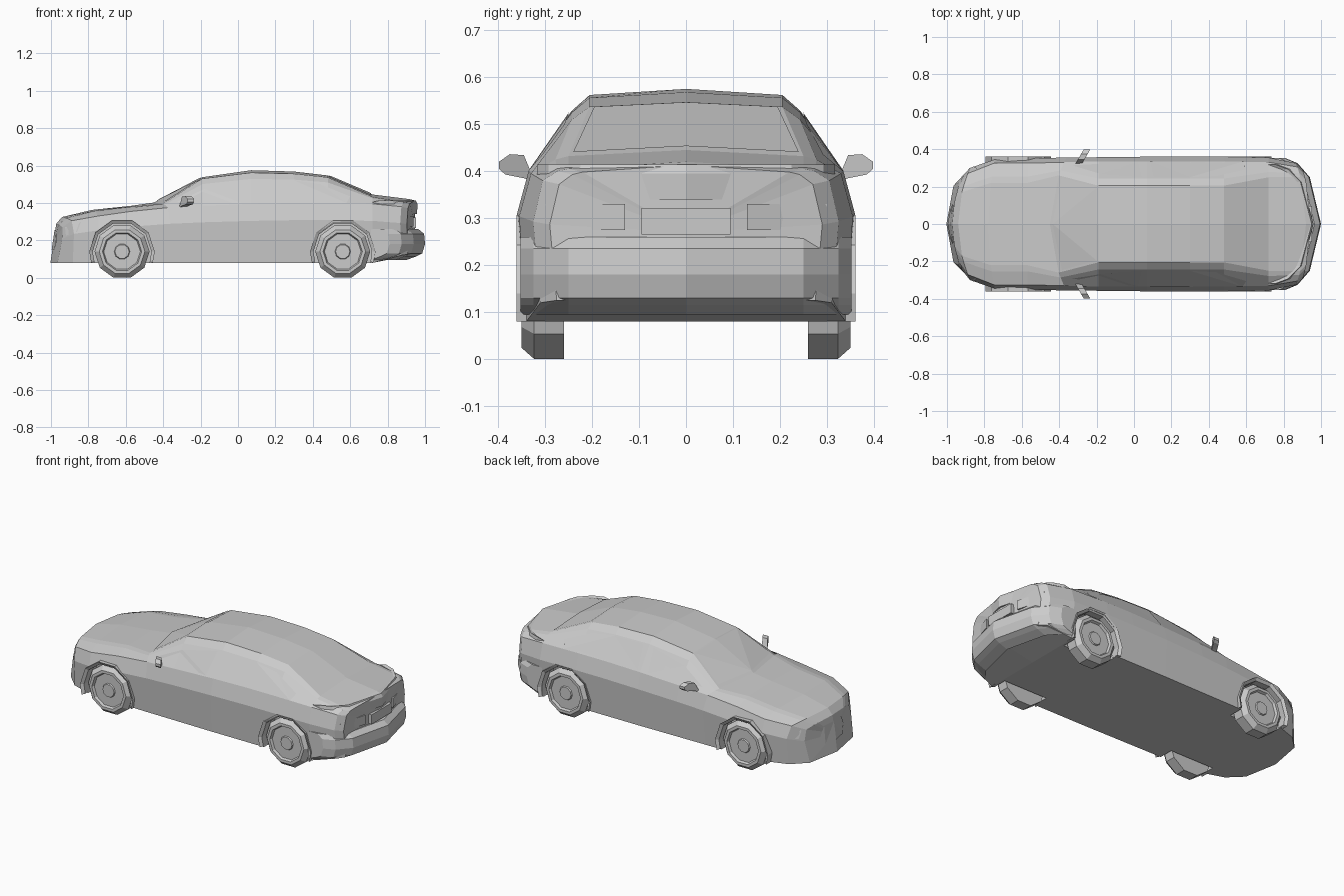
import bpy, bmesh, math
from mathutils import Vector
from mathutils.bvhtree import BVHTree

if "Cube" in bpy.data.objects:
    bpy.data.objects.remove(bpy.data.objects["Cube"])


def finish(name, bm):
    bmesh.ops.remove_doubles(bm, verts=bm.verts, dist=1e-5)
    bmesh.ops.recalc_face_normals(bm, faces=bm.faces)
    me = bpy.data.meshes.new(name)
    bm.to_mesh(me)
    bm.free()
    ob = bpy.data.objects.new(name, me)
    bpy.context.collection.objects.link(ob)
    return ob


def loft(bm, rings, closed_path=False, caps=True):
    """Skin a list of equally sized closed loops."""
    vs = [[bm.verts.new(p) for p in r] for r in rings]
    n = len(vs[0])
    pairs = list(zip(vs, vs[1:])) + ([(vs[-1], vs[0])] if closed_path else [])
    for a, b in pairs:
        for i in range(n):
            j = (i + 1) % n
            bm.faces.new((a[i], a[j], b[j], b[i]))
    if caps and not closed_path:
        bm.faces.new(vs[0])
        bm.faces.new(vs[-1])
    return vs


def solid(name, rings):
    bm = bmesh.new()
    loft(bm, rings)
    return finish(name, bm)


def lathe(bm, profile, cx, cz, side, n=10):
    """Spin a (radius, y) profile around a cross-car axle."""
    rows = []
    for k in range(n):
        a = 2 * math.pi * k / n
        rows.append([bm.verts.new((cx + r * math.cos(a), side * y, cz + r * math.sin(a)))
                     for r, y in profile])
    for k in range(n):
        a, b = rows[k], rows[(k + 1) % n]
        for i in range(len(profile) - 1):
            bm.faces.new((a[i], a[i + 1], b[i + 1], b[i]))


# Body stations: x, plan bend, waist y, belt y, belt z, roof edge y, roof edge z, centre z
STATIONS = [
    (-1.00, .9, .22, .20, .27, .12, .285, .29),
    (-.94, .7, .30, .27, .305, .17, .32, .325),
    (-.78, .3, .345, .325, .33, .22, .358, .363),
    (-.57, .0, .352, .325, .355, .22, .38, .385),
    (-.45, .7, .355, .33, .375, .26, .395, .402),
    (-.19, .0, .357, .335, .385, .205, .53, .538),
    (.07, .0, .36, .335, .395, .205, .562, .575),
    (.30, .0, .36, .335, .40, .205, .556, .568),
    (.48, .0, .36, .335, .40, .205, .537, .547),
    (.72, .0, .355, .33, .395, .25, .432, .445),
    (.92, -.5, .325, .305, .38, .25, .405, .42),
    (.945, -.5, .29, .27, .372, .22, .398, .413),
]


def ring(i, st):
    x, bend, w, yb, zb, ye, ze, zc = st
    z0 = .08 + max(0, x - .72) * .2
    rail = (yb + (ye - yb) * .8 + .012, zb + (ze - zb) * .8)
    half = [(w - .015, z0), (w, zb * .77), (yb, zb), rail, (ye, ze)]
    pts = half + [(0, zc)] + [(-y, z) for y, z in reversed(half)] + [(0, z0)]
    lean = .15 if i == 0 else 0
    return [(x + bend * y * y + lean * (z - .1), y, z) for y, z in pts]


bm = bmesh.new()
rows = loft(bm, [ring(i, s) for i, s in enumerate(STATIONS)], caps=False)
for r in (rows[0], rows[-1]):
    c = bm.verts.new((r[5].co + r[11].co) / 2)
    for i in range(12):
        bm.faces.new((r[i], r[(i + 1) % 12], c))
bmesh.ops.recalc_face_normals(bm, faces=bm.faces)
tree = BVHTree.FromBMesh(bm)
body = finish("car_body", bm)

# Wheel arches cut from the body
AXLES, HUB = (-.62, .56), .14
bm = bmesh.new()
for ax in AXLES:
    for s in (1, -1):
        lathe(bm, [(0, .25), (.166, .25), (.166, .45), (0, .45)], ax, HUB, s)
cutter = finish("arch_cutter", bm)
cutter.hide_render = True
mod = body.modifiers.new("arches", 'BOOLEAN')
mod.operation, mod.solver, mod.object = 'DIFFERENCE', 'EXACT', cutter
bpy.context.view_layer.objects.active = body
bpy.ops.object.modifier_apply(modifier=mod.name)
bpy.data.objects.remove(cutter)

# Wheels and arch trims
WHEEL = [(0, .26), (.147, .26), (.147, .323), (.122, .35), (.105, .35),
         (.098, .336), (.042, .336), (.038, .343), (0, .343)]
ARC = [math.radians(a) for a in (-20, 0, 36, 72, 108, 144, 180, 200)]
for end, ax in zip(("front", "rear"), AXLES):
    for s in (1, -1):
        bm = bmesh.new()
        lathe(bm, WHEEL, ax, HUB, s)
        finish(end + "_wheel", bm)
        sections = []
        for a in ARC:
            sections.append([(ax + r * math.cos(a), s * y, HUB + r * math.sin(a))
                             for r, y in ((.157, .30), (.157, .35), (.175, .361), (.175, .30))])
        solid(end + "_arch_trim", sections)


def panel(name, starts, direction, lift=.004):
    """Flat panel projected on to the body skin."""
    d = Vector(direction)
    bm = bmesh.new()
    vs = []
    for p in starts:
        hit, nor, _, _ = tree.ray_cast(Vector(p), d)
        if hit is not None:
            vs.append(bm.verts.new(hit - d * lift))
    if len(vs) > 2:
        bm.faces.new(vs)
    bmesh.ops.triangulate(bm, faces=bm.faces)
    return finish(name, bm)


# Side glass and headlights
SIDE = {
    "front_door_window": [(-.33, .405), (-.18, .475), (.04, .52), (.02, .40)],
    "rear_door_window": [(.085, .40), (.105, .525), (.30, .52), (.44, .50), (.60, .435), (.58, .40)],
    "headlight": [(-.925, .27), (-.84, .298), (-.86, .245), (-.92, .225)],
}
for name, pts in SIDE.items():
    for s in (1, -1):
        panel(name, [(x, s * 2, z) for x, z in pts], (0, -s, 0))

# Windscreen and rear window, in halves either side of the centre crease
for s in (1, -1):
    panel("windscreen", [(-.435, 0, 2), (-.385, s * .245, 2), (-.20, s * .195, 2), (-.20, 0, 2)], (0, 0, -1))
    panel("rear_window", [(.49, 0, 2), (.49, s * .195, 2), (.71, s * .24, 2), (.71, 0, 2)], (0, 0, -1))
    panel("grille", [(-2, 0, .15), (-2, s * .08, .15), (-2, s * .11, .20), (-2, s * .08, .255), (-2, 0, .255)],
          (1, 0, 0))

# Rear bumper and boot lip, swept around the curved tail
PLAN = [(.352, .19), (.325, .125), (.25, .06), (0, 0), (-.25, .06), (-.325, .125), (-.352, .19)]


def tail_sweep(name, profile, scale):
    solid(name, [[(x - d, y * scale, z) for x, z in profile] for y, d in PLAN])


tail_sweep("rear_bumper", [(.90, .095), (.955, .115), (.985, .13), (1.0, .18), (.995, .235),
                           (.965, .26), (.90, .26)], 1)
tail_sweep("boot_lip", [(.91, .34), (.957, .34), (.96, .395), (.95, .414), (.91, .405)], .9)

# Number plate and tail lights
solid("plate", [[(x, -.095, .265), (x, .095, .265), (x, .095, .322), (x, -.095, .322)] for x in (.93, .953)])
for s in (1, -1):
    solid("tail_light", [[(x - d, s * y, z) for y, z, d in
                          ((.13, .275, 0), (.29, .275, .05), (.30, .33, .05), (.13, .33, 0))]
                         for x in (.89, .938)])

# Door mirrors
MIRROR = [(.318, .375), (.345, .385), (.385, .393), (.398, .405), (.398, .42), (.375, .436), (.345, .434), (.335, .41)]
for s in (1, -1):
    solid("door_mirror", [[(-.50 + .58 * y + t, s * y, z) for y, z in MIRROR] for t in (0, .035)])
